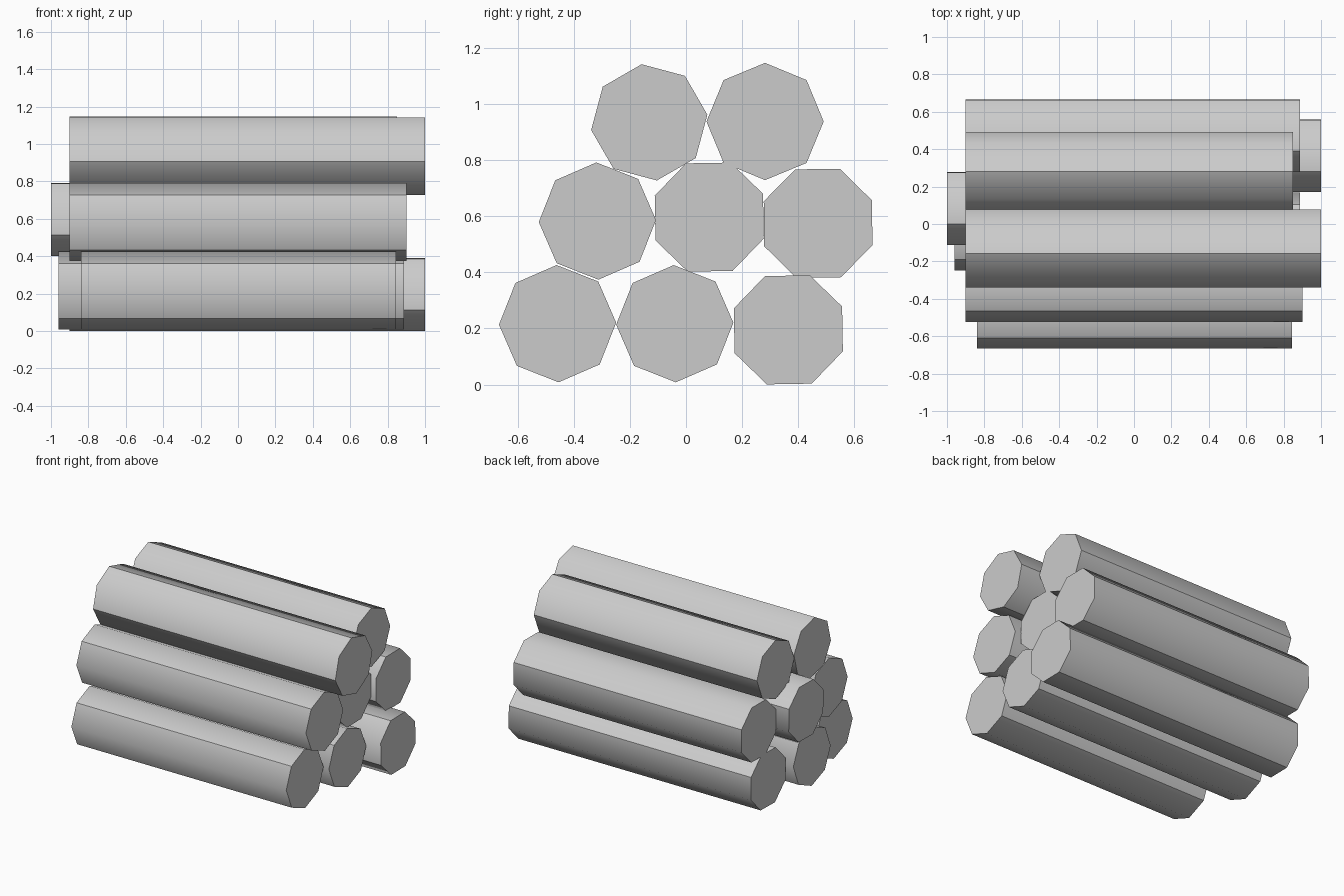
import bpy, bmesh, math

if "Cube" in bpy.data.objects:
    bpy.data.objects.remove(bpy.data.objects["Cube"])

R = 0.209      # log radius
SIDES = 8


def log(name, x0, x1, y, z, angle):
    """Octagonal prism along x; every second long edge is sharp, starting at 'angle'."""
    bm = bmesh.new()
    rings = []
    for x in (x0, x1):
        ring = []
        for i in range(SIDES):
            a = math.radians(angle + 360 / SIDES * i)
            ring.append(bm.verts.new((x, y + R * math.cos(a), z + R * math.sin(a))))
        rings.append(ring)
    a, b = rings
    for i in range(SIDES):
        j = (i + 1) % SIDES
        bm.faces.new((a[i], a[j], b[j], b[i])).smooth = True
    caps = [bm.faces.new(a), bm.faces.new(b)]
    for cap in caps:
        for e in cap.edges:
            e.smooth = False
    for i in range(0, SIDES, 2):
        bm.edges.get((a[i], b[i])).smooth = False
    bmesh.ops.recalc_face_normals(bm, faces=bm.faces)
    mesh = bpy.data.meshes.new(name)
    bm.to_mesh(mesh)
    bm.free()
    ob = bpy.data.objects.new(name, mesh)
    bpy.context.collection.objects.link(ob)


# bottom row
log("log_bottom_left", -0.84, 0.845, -0.458, 0.217, 46)
log("log_bottom_middle", -0.96, 0.887, -0.04, 0.217, 46)
log("log_bottom_right", -0.90, 1.0, 0.365, 0.195, 23.5)
# middle row
log("log_middle_left", -0.90, 0.90, -0.316, 0.583, 46)
log("log_middle_centre", -1.0, 0.85, 0.083, 0.597, 23.5)
log("log_middle_right", -0.90, 0.887, 0.471, 0.575, 23)
# top row
log("log_top_left", -0.90, 1.0, -0.131, 0.935, 7.5)
log("log_top_right", -0.90, 0.85, 0.282, 0.938, 0)
